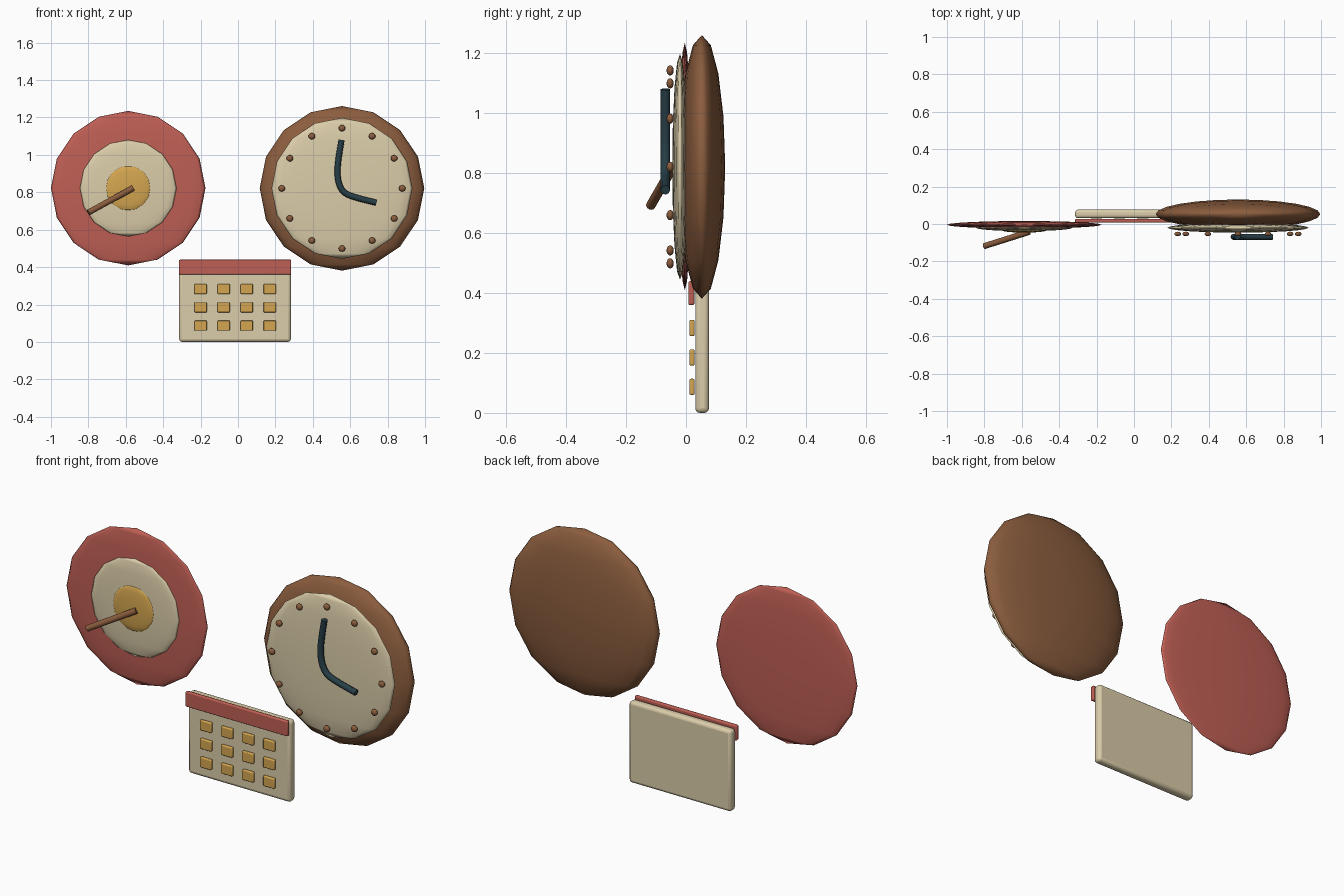
import bpy, math
from mathutils import Vector

if "Cube" in bpy.data.objects:
    bpy.data.objects.remove(bpy.data.objects["Cube"])


def material(name, rgb):
    m = bpy.data.materials.new(name)
    m.diffuse_color = (*rgb, 1)
    m.use_nodes = True
    m.node_tree.nodes["Principled BSDF"].inputs["Base Color"].default_value = m.diffuse_color
    return m


CREAM = material("cream", (0.71, 0.61, 0.40))
RED = material("brick red", (0.52, 0.115, 0.09))
BROWN = material("wood brown", (0.26, 0.11, 0.048))
GOLD = material("gold", (0.66, 0.38, 0.08))
TEAL = material("dark teal", (0.02, 0.048, 0.062))


def finish(name, mat):
    ob = bpy.context.object
    ob.name = name
    ob.data.materials.append(mat)
    return ob


def ellipsoid(name, centre, radii, mat, segments=24, rings=8):
    bpy.ops.mesh.primitive_uv_sphere_add(segments=segments, ring_count=rings, location=centre)
    ob = finish(name, mat)
    ob.scale = radii
    bpy.ops.object.transform_apply(location=False, rotation=False, scale=True)
    bpy.ops.object.shade_smooth()
    return ob


def rounded_box(name, centre, size, bevel, mat):
    bpy.ops.mesh.primitive_cube_add(size=1, location=centre)
    ob = finish(name, mat)
    ob.scale = size
    bpy.ops.object.transform_apply(location=False, rotation=False, scale=True)
    mod = ob.modifiers.new("rounded edges", 'BEVEL')
    mod.width = bevel
    mod.segments = 3
    bpy.ops.object.shade_smooth_by_angle(angle=math.radians(35))
    return ob


# Target: three stacked lens discs
TX, TZ = -0.587, 0.822
ellipsoid("target_outer", (TX, -0.004, TZ), (0.413, 0.02, 0.413), RED)
ellipsoid("target_middle", (TX, -0.020, TZ), (0.258, 0.018, 0.258), CREAM)
ellipsoid("target_centre", (TX, -0.034, TZ), (0.120, 0.012, 0.120), GOLD)

# Dart shaft stuck in the target centre
a, b = Vector((-0.562, -0.043, 0.822)), Vector((-0.800, -0.118, 0.692))
bpy.ops.mesh.primitive_cylinder_add(vertices=12, radius=0.016, depth=(b - a).length,
                                    location=(a + b) / 2,
                                    rotation=(b - a).to_track_quat('Z', 'Y').to_euler())
finish("dart_shaft", BROWN)
bpy.ops.object.shade_smooth_by_angle(angle=math.radians(40))

# Clock: case, face and hour dots
CX, CZ = 0.556, 0.821
ellipsoid("clock_case", (CX, 0.053, CZ), (0.44, 0.078, 0.44), BROWN)
ellipsoid("clock_face", (CX, -0.020, CZ), (0.377, 0.026, 0.377), CREAM)
for i in range(12):
    t = i * math.tau / 12
    ellipsoid(f"hour_dot_{i + 1}",
              (CX + 0.322 * math.sin(t), -0.053, CZ + 0.322 * math.cos(t)),
              (0.018, 0.012, 0.017), BROWN, 12, 8)

# Clock hands: one bent tube
curve = bpy.data.curves.new("clock_hands", 'CURVE')
curve.dimensions = '3D'
curve.bevel_depth = 0.016
curve.bevel_resolution = 2
curve.use_fill_caps = True
curve.resolution_u = 6
path = [  # x, z, handle direction
    (0.554, 1.080, (-0.012, -0.065)),
    (0.532, 0.900, (0.002, -0.045)),
    (0.590, 0.786, (0.045, -0.018)),
    (0.740, 0.744, (0.045, -0.012)),
]
spline = curve.splines.new('BEZIER')
spline.bezier_points.add(len(path) - 1)
for p, (x, z, (dx, dz)) in zip(spline.bezier_points, path):
    p.handle_left_type = p.handle_right_type = 'FREE'
    p.co = (x, -0.069, z)
    p.handle_left = (x - dx, -0.069, z - dz)
    p.handle_right = (x + dx, -0.069, z + dz)
hands = bpy.data.objects.new("clock_hands", curve)
bpy.context.collection.objects.link(hands)
bpy.ops.object.select_all(action='DESELECT')
hands.select_set(True)
bpy.context.view_layer.objects.active = hands
bpy.ops.object.convert(target='MESH')
finish("clock_hands", TEAL)
bpy.ops.object.shade_smooth_by_angle(angle=math.radians(50))

# Calendar: page, header strip and day squares
rounded_box("calendar_page", (-0.016, 0.054, 0.215), (0.598, 0.046, 0.43), 0.016, CREAM)
rounded_box("calendar_header", (-0.016, 0.018, 0.40), (0.598, 0.020, 0.08), 0.006, RED)
for row in range(3):
    for col in range(4):
        rounded_box(f"day_square_{row}_{col}",
                    (-0.2 + 0.1233 * col, 0.020, 0.087 + 0.098 * row),
                    (0.066, 0.017, 0.054), 0.005, GOLD)
